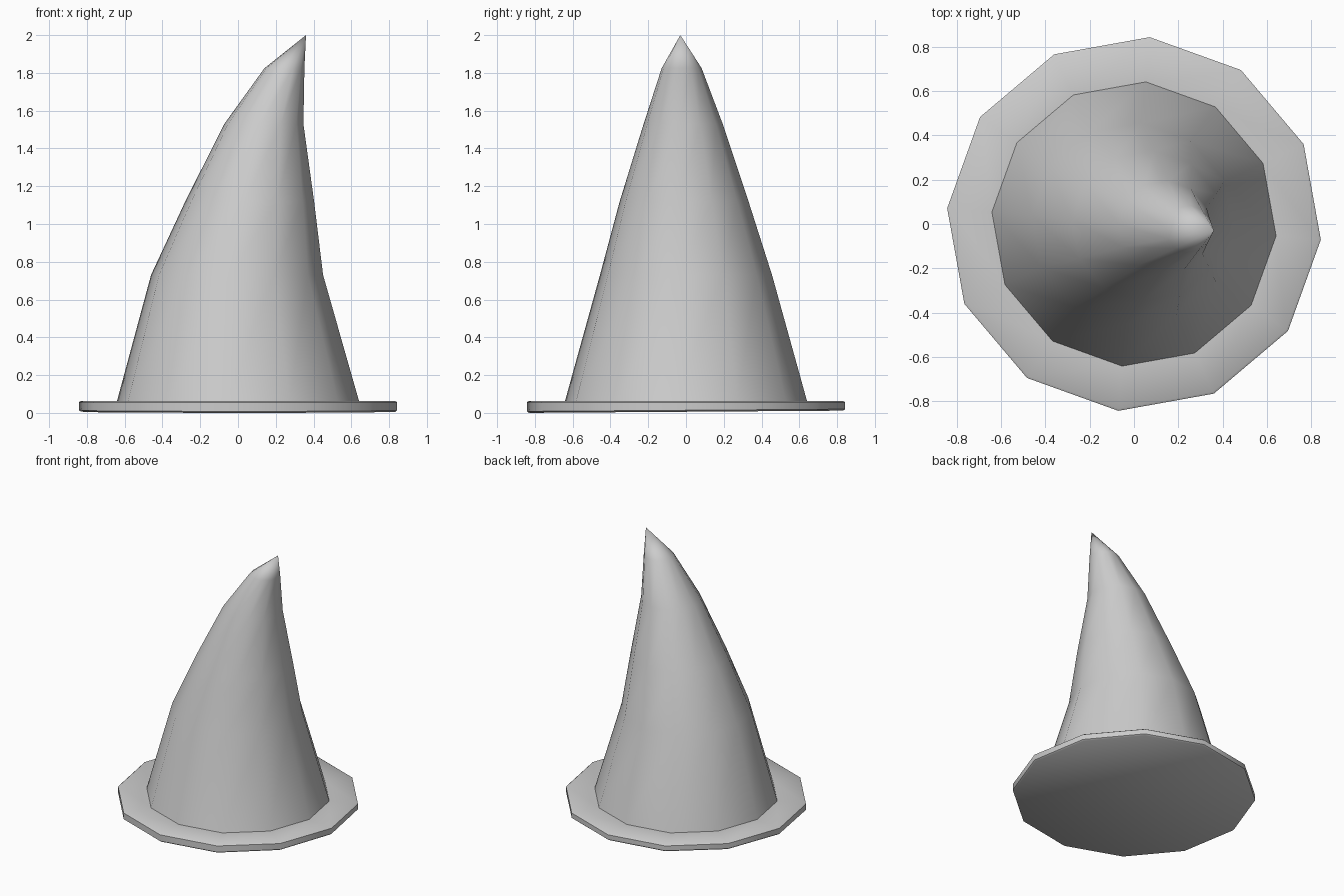
import bpy, bmesh
from math import cos, sin, radians, pi

if "Cube" in bpy.data.objects:
    bpy.data.objects.remove(bpy.data.objects["Cube"])

SIDES = 12
TURN = radians(-4.8)


def ring(bm, r, z, cx=0.0, cy=0.0, slope=0.0):
    """One 12-sided loop; slope tilts it along y."""
    pts = []
    for i in range(SIDES):
        a = TURN + 2 * pi * i / SIDES
        x, y = cx + r * cos(a), cy + r * sin(a)
        pts.append(bm.verts.new((x, y, z + slope * y)))
    return pts


def bridge(bm, lower, upper):
    for i in range(SIDES):
        j = (i + 1) % SIDES
        bm.faces.new((lower[i], lower[j], upper[j], upper[i]))


def finish(bm, name, angle):
    bmesh.ops.recalc_face_normals(bm, faces=bm.faces)
    mesh = bpy.data.meshes.new(name)
    bm.to_mesh(mesh)
    bm.free()
    obj = bpy.data.objects.new(name, mesh)
    bpy.context.collection.objects.link(obj)
    bpy.ops.object.select_all(action='DESELECT')
    obj.select_set(True)
    bpy.context.view_layer.objects.active = obj
    bpy.ops.object.shade_smooth_by_angle(angle=radians(angle))


# Brim: thin disc with softened rim and slightly tilted underside
bm = bmesh.new()
profile = [(0.835, 0.006, 0.007), (0.845, 0.014, 0.007),
           (0.845, 0.056, 0), (0.835, 0.063, 0), (0.64, 0.063, 0)]
loops = [ring(bm, r, z, slope=s) for r, z, s in profile]
for a, b in zip(loops, loops[1:]):
    bridge(bm, a, b)
bm.faces.new(loops[0][::-1])
bm.faces.new(loops[-1])
finish(bm, "brim", 40)

# Crown: tapering rings drifting sideways to a bent tip
bm = bmesh.new()
rings = [(0.643, 0.062, 0, 0), (0.457, 0.73, -0.005, 0),
         (0.342, 1.12, 0.062, -0.01), (0.21, 1.53, 0.137, -0.015),
         (0.106, 1.825, 0.246, -0.023)]
loops = [ring(bm, *r) for r in rings]
for a, b in zip(loops, loops[1:]):
    bridge(bm, a, b)
tip = bm.verts.new((0.36, -0.03, 2.0))
for i in range(SIDES):
    bm.faces.new((loops[-1][i], loops[-1][(i + 1) % SIDES], tip))
finish(bm, "crown", 80)
